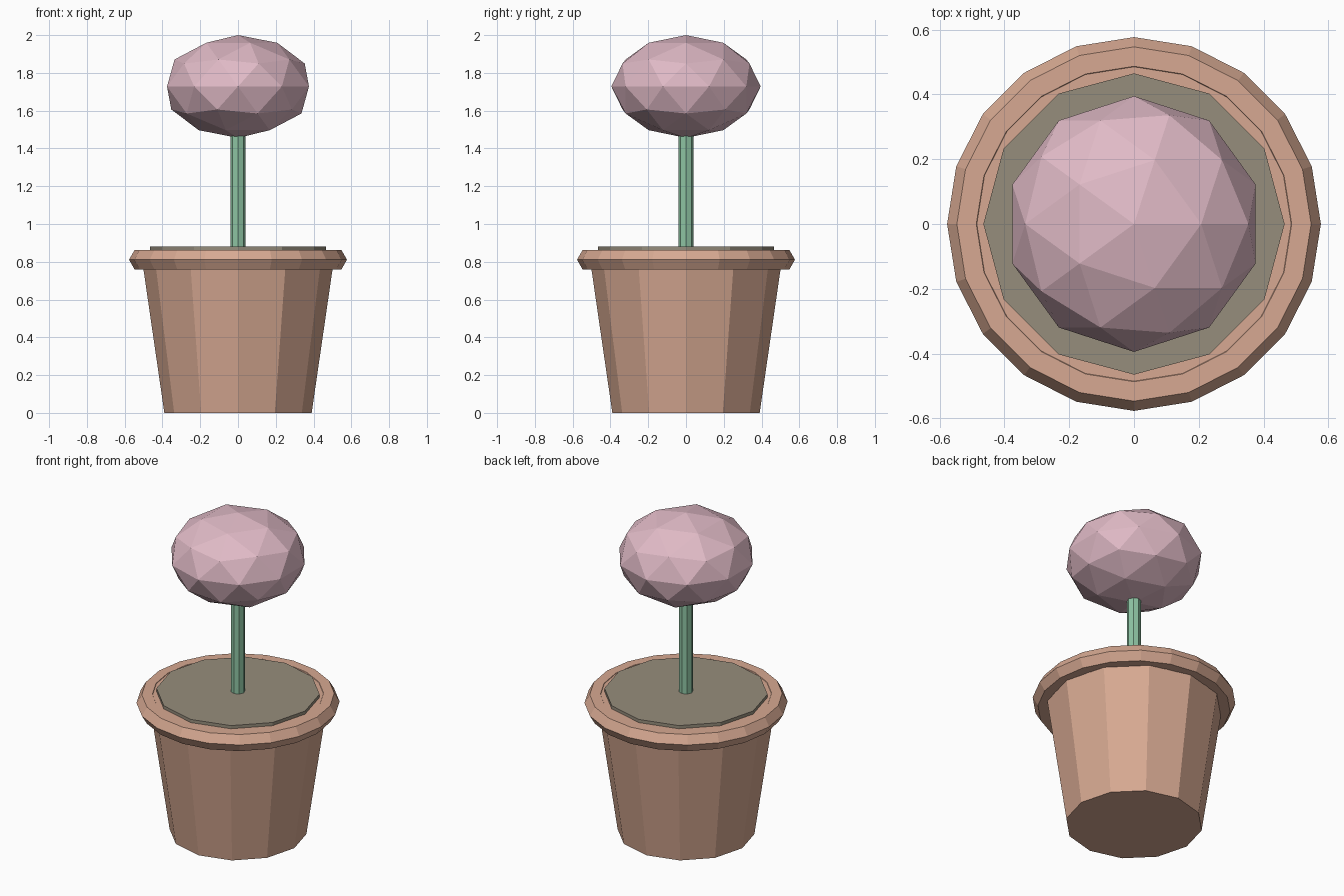
import bpy, bmesh, math
from mathutils import Matrix

if "Cube" in bpy.data.objects:
    bpy.data.objects.remove(bpy.data.objects["Cube"])


def mat(name, r, g, b):
    # sRGB 0-255 to linear
    lin = [((c / 255 + 0.055) / 1.055) ** 2.4 for c in (r, g, b)]
    m = bpy.data.materials.new(name)
    m.diffuse_color = (*lin, 1)
    m.use_nodes = True
    m.node_tree.nodes["Principled BSDF"].inputs["Base Color"].default_value = m.diffuse_color
    return m


def finish(name, bm, material):
    bmesh.ops.recalc_face_normals(bm, faces=bm.faces)
    me = bpy.data.meshes.new(name)
    bm.to_mesh(me)
    bm.free()
    me.materials.append(material)
    ob = bpy.data.objects.new(name, me)
    bpy.context.collection.objects.link(ob)


def cone(name, sides, r1, r2, z1, z2, material):
    bm = bmesh.new()
    bmesh.ops.create_cone(bm, cap_ends=True, segments=sides, radius1=r1, radius2=r2,
                          depth=z2 - z1, matrix=Matrix.Translation((0, 0, (z1 + z2) / 2)))
    finish(name, bm, material)


terracotta = mat("terracotta", 215, 169, 146)
soil = mat("soil", 150, 141, 124)
green = mat("stem green", 142, 196, 163)
pink = mat("blossom pink", 224, 186, 198)

# Tapered pot, soil disc and stem
cone("pot", 12, 0.39, 0.515, 0, 0.86, terracotta)
cone("soil", 12, 0.465, 0.465, 0.84, 0.88, soil)
cone("stem", 8, 0.04, 0.04, 0.86, 1.52, green)

# Rim: hexagonal section swept round in 20 steps
bm = bmesh.new()
N, M, R, r = 20, 6, 0.517, 0.06
rings = []
for i in range(N):
    a = math.tau * i / N
    ring = []
    for j in range(M):
        t = math.tau * j / M
        d = R + r * math.cos(t)
        ring.append(bm.verts.new((d * math.cos(a), d * math.sin(a), 0.811 + r * math.sin(t))))
    rings.append(ring)
for i in range(N):
    p, q = rings[i], rings[(i + 1) % N]
    for j in range(M):
        k = (j + 1) % M
        bm.faces.new((p[j], q[j], q[k], p[k]))
finish("rim", bm, terracotta)

# Faceted, slightly flattened blossom
bm = bmesh.new()
bmesh.ops.create_icosphere(bm, subdivisions=2, radius=1,
                           matrix=Matrix.Translation((0, 0, 1.728)) @ Matrix.Diagonal((0.395, 0.395, 0.272, 1)))
finish("blossom", bm, pink)
